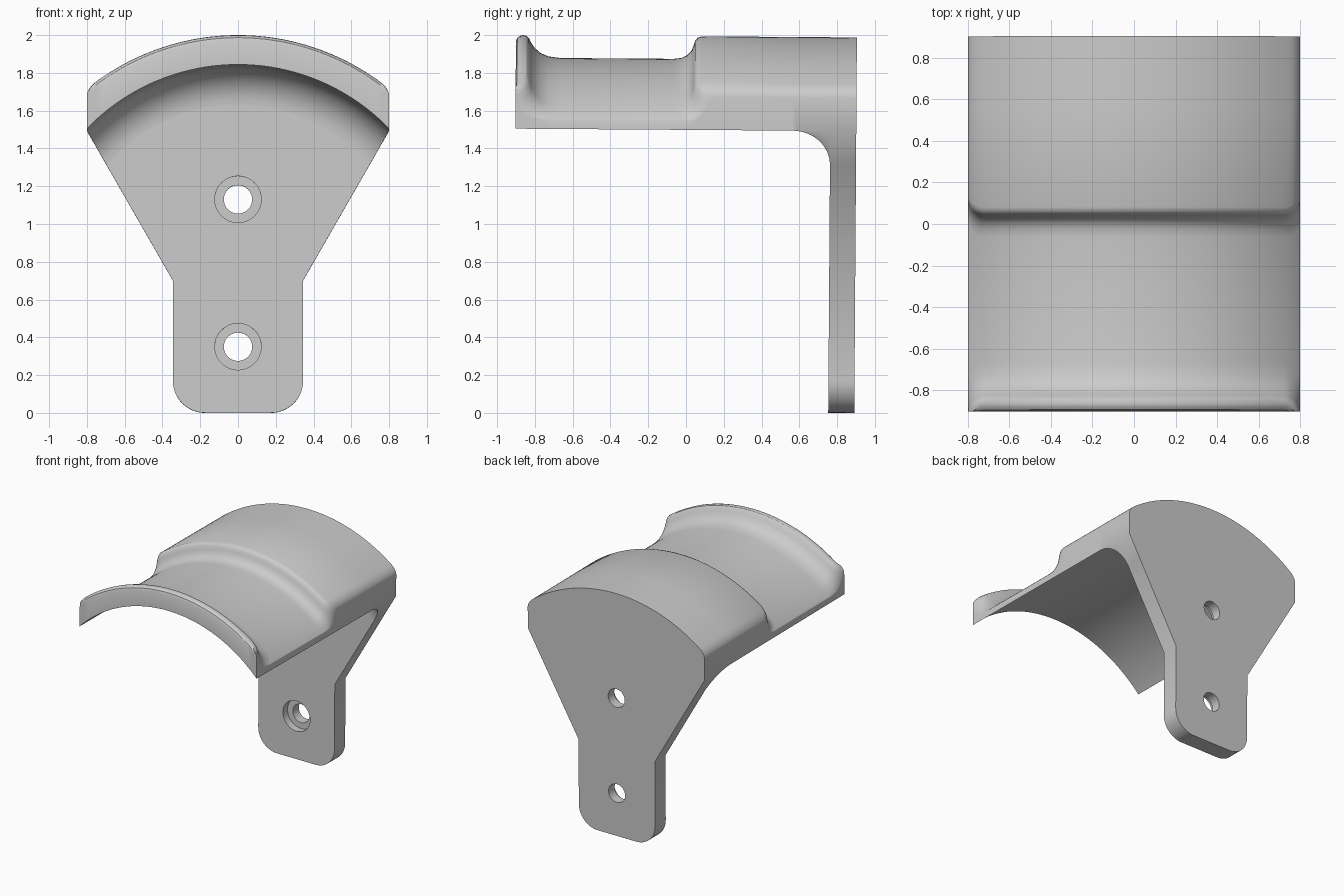
import bpy, bmesh, math
from mathutils import Matrix

if "Cube" in bpy.data.objects:
    bpy.data.objects.remove(bpy.data.objects["Cube"], do_unlink=True)

grey = bpy.data.materials.new("light grey")
grey.use_nodes = True
grey.diffuse_color = (0.6, 0.6, 0.6, 1)
grey.node_tree.nodes["Principled BSDF"].inputs["Base Color"].default_value = (0.6, 0.6, 0.6, 1)

# Main dimensions
AXIS = 0.72                 # height of the arc centre
HALF = 0.8                  # half width of the saddle
R_OUT, R_GROOVE, R_IN = 1.268, 1.148, 1.112
FILLET = 0.2
FRONT, PLATE, BACK = -0.907, 0.76, 0.898
NECK_X, NECK_Z, CORNER = 0.345, 0.7, 0.17
EDGE = 0.08                 # rounding of the ridge ends
TILT = Matrix.Translation((0, 0, 1.006)) @ Matrix.Rotation(-0.007, 4, "X") @ Matrix.Translation((0, 0, -1))


def arc_z(r, x):
    return AXIS + math.sqrt(r * r - x * x)


KINK_Z = arc_z(R_IN, HALF)
SLOPE = (HALF - NECK_X) / (KINK_Z - NECK_Z)


def half_width(r):
    """Where an arc of radius r meets the slanted side of the plate."""
    base = NECK_X + SLOPE * (AXIS - NECK_Z)
    a, b, c = 1 + SLOPE ** 2, 2 * SLOPE * base, base ** 2 - r * r
    return base + SLOPE * (-b + math.sqrt(b * b - 4 * a * c)) / (2 * a)


# Columns across the width, closer together at the rounded sides
right = [0.72 * i / 20 for i in range(21)]
right += [0.72 + EDGE * math.sin(math.pi / 2 * i / 8) for i in range(1, 9)]
columns = [-x for x in reversed(right[1:])] + right


def finish(name, bm):
    bmesh.ops.remove_doubles(bm, verts=bm.verts, dist=0.0002)
    bmesh.ops.recalc_face_normals(bm, faces=bm.faces)
    mesh = bpy.data.meshes.new(name)
    bm.to_mesh(mesh)
    bm.free()
    obj = bpy.data.objects.new(name, mesh)
    bpy.context.collection.objects.link(obj)
    mesh.materials.append(grey)
    obj.matrix_world = TILT
    return obj


def shade(obj):
    bpy.ops.object.select_all(action="DESELECT")
    obj.select_set(True)
    bpy.context.view_layer.objects.active = obj
    bpy.ops.object.shade_smooth_by_angle(angle=math.radians(32))


# Saddle stations: y, top height at the middle, direction of the ridge-end rounding
rim = [(FRONT, 1.955), (-0.9, 1.974), (-0.885, 1.985), (-0.868, 1.988), (-0.85, 1.984),
       (-0.838, 1.972), (-0.825, 1.945), (-0.805, 1.918), (-0.775, 1.893), (-0.735, 1.876), (-0.67, 1.868)]
step = [(-0.07, 1.868), (-0.03, 1.873), (0, 1.887), (0.022, 1.91), (0.034, 1.94),
        (0.042, 1.965), (0.054, 1.98), (0.075, 1.988)]
stations = [(y, z - AXIS, -1, R_IN) for y, z in rim]
stations += [(y, z - AXIS, 1, R_IN) for y, z in step]
for i in range(13):
    a = math.pi / 2 * i / 12
    stations.append((PLATE - FILLET + FILLET * math.sin(a), R_OUT, 0, R_IN - FILLET * (1 - math.cos(a))))
stations.append((BACK, R_OUT, 0, R_IN - FILLET))


def saddle_ring(bm, y, r_top, side, r_low):
    pts = []
    ridge = (r_top - R_GROOVE) / (R_OUT - R_GROOVE)
    for x in columns:
        past = max(0, abs(x) - HALF + EDGE)
        shift = EDGE - math.sqrt(max(0, EDGE ** 2 - past ** 2))
        u = min(1, max(0, abs(x) - 0.76) / 0.04)
        drop = 0.035 * ridge * (1 - math.sqrt(1 - u * u))
        pts.append((x, max(FRONT, y + side * shift), arc_z(r_top, x) - drop))
    w = half_width(r_low) / HALF
    pts.append((HALF, y, KINK_Z))
    pts += [(x * w, y, arc_z(r_low, x * w)) for x in reversed(columns)]
    pts.append((-HALF, y, KINK_Z))
    return [bm.verts.new(p) for p in pts]


bm = bmesh.new()
rings = [saddle_ring(bm, *s) for s in stations]
n = len(rings[0])
for a, b in zip(rings, rings[1:]):
    for i in range(n):
        j = (i + 1) % n
        bm.faces.new((a[i], a[j], b[j], b[i]))
# End caps as strips between the upper and lower arcs
m = len(columns)
for ring in (rings[0], rings[-1]):
    low = ring[m + 1:n - 1][::-1]
    for i in range(m - 1):
        bm.faces.new((ring[i], ring[i + 1], low[i + 1], low[i]))
    bm.faces.new((ring[m - 1], ring[m], low[-1]))
    bm.faces.new((ring[0], ring[n - 1], low[0]))
saddle = finish("saddle", bm)
shade(saddle)

# Mounting plate: keystone outline with a narrow neck and rounded foot
r_top = R_IN - FILLET
w = half_width(r_top) / HALF
outline = [(x * w, arc_z(r_top, x * w)) for x in columns]
foot = [(NECK_X, NECK_Z)]
for i in range(13):
    a = math.pi / 2 * i / 12
    foot.append((NECK_X - CORNER + CORNER * math.cos(a), CORNER - CORNER * math.sin(a)))
outline += foot + [(-x, z) for x, z in reversed(foot)]

bm = bmesh.new()
face = bm.faces.new([bm.verts.new((x, PLATE, z)) for x, z in outline])
new = bmesh.ops.extrude_face_region(bm, geom=[face])["geom"]
bmesh.ops.translate(bm, verts=[v for v in new if isinstance(v, bmesh.types.BMVert)], vec=(0, BACK - PLATE, 0))
plate = finish("mounting_plate", bm)


# Counterbored screw holes
def drill(name, z, radius, y0, y1):
    bm = bmesh.new()
    place = Matrix.Translation((0, (y0 + y1) / 2, z)) @ Matrix.Rotation(math.pi / 2, 4, "X")
    bmesh.ops.create_cone(bm, cap_ends=True, segments=48, radius1=radius, radius2=radius,
                          depth=y1 - y0, matrix=place)
    cutter = finish(name, bm)
    cutter.hide_render = True
    cutter.hide_viewport = True
    cutter.display_type = "WIRE"
    mod = plate.modifiers.new(name, "BOOLEAN")
    mod.operation = "DIFFERENCE"
    mod.solver = "EXACT"
    mod.object = cutter


for label, z in (("upper", 1.13), ("lower", 0.35)):
    drill(label + "_counterbore_cutter", z, 0.123, PLATE - 0.1, PLATE + 0.06)
    drill(label + "_hole_cutter", z, 0.075, PLATE - 0.1, BACK + 0.1)
shade(plate)
